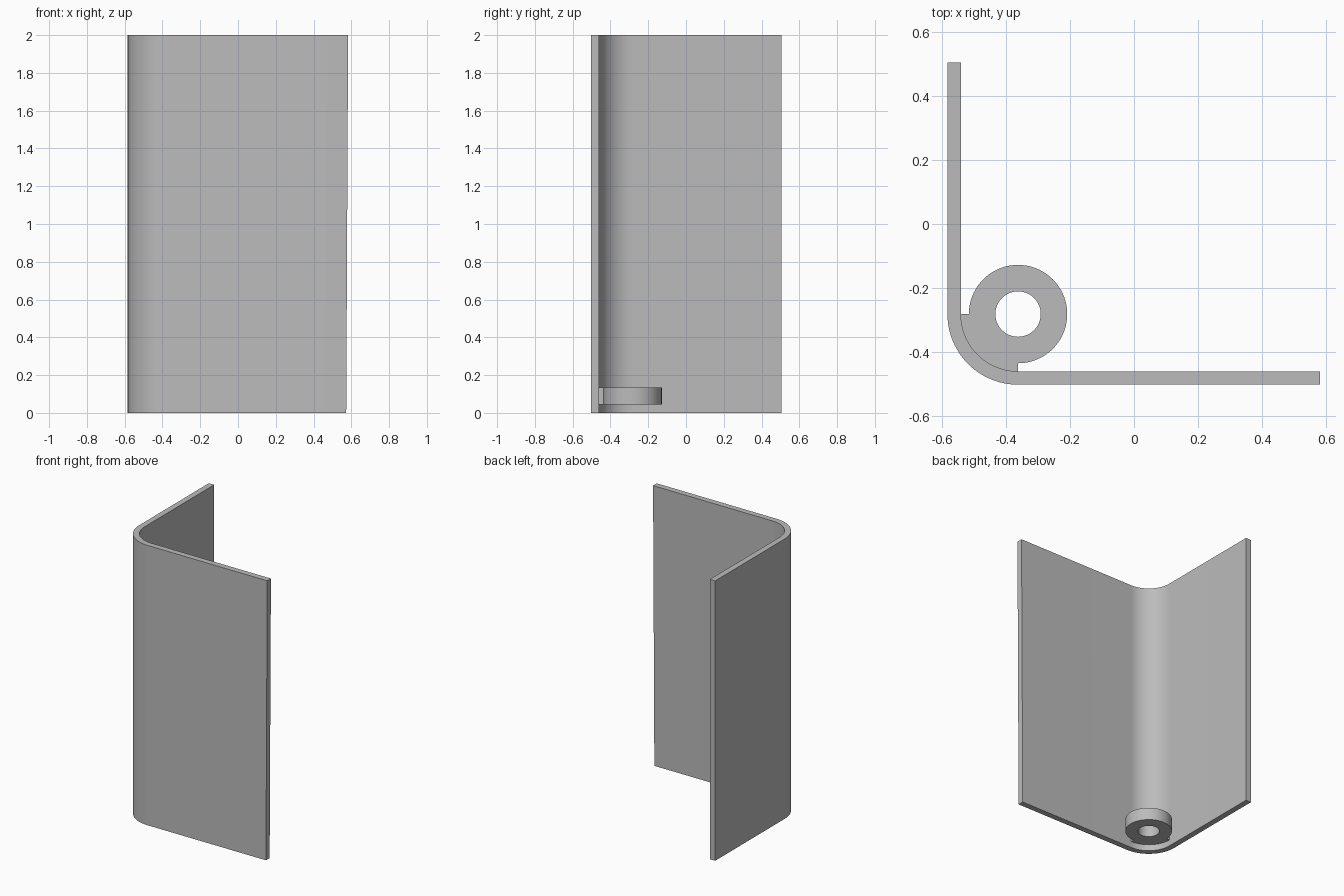
import bpy, bmesh
from math import cos, sin, radians

if "Cube" in bpy.data.objects:
    bpy.data.objects.remove(bpy.data.objects["Cube"], do_unlink=True)

CX, CY = -0.363, -0.282          # shared axis of the bend and the boss
R_OUT, R_IN = 0.221, 0.179       # bend radii of the sheet
BACK_END, SIDE_END = 0.505, 0.583
HEIGHT, TAPER = 2.0, 0.01

grey = bpy.data.materials.new("grey")
grey.use_nodes = True
colour = (0.5, 0.5, 0.5, 1)
grey.diffuse_color = colour
grey.node_tree.nodes["Principled BSDF"].inputs["Base Color"].default_value = colour


def polar(radius, degrees):
    a = radians(degrees)
    return CX + radius * cos(a), CY + radius * sin(a)


def loft(name, outer, inner, z0, z1, closed):
    """Extrude the strip between two matching outlines from z0 to z1."""
    bm = bmesh.new()
    loops = [[bm.verts.new((x, y, z)) for x, y in line]
             for line, z in ((outer, z0), (outer, z1), (inner, z1), (inner, z0))]
    n = len(outer)
    for i in range(n if closed else n - 1):
        j = (i + 1) % n
        for a, b in zip(loops, loops[1:] + loops[:1]):
            bm.faces.new((a[i], a[j], b[j], b[i]))
    if not closed:
        for i in (0, -1):
            bm.faces.new([line[i] for line in loops])
    bmesh.ops.remove_doubles(bm, verts=bm.verts, dist=1e-5)
    bmesh.ops.recalc_face_normals(bm, faces=bm.faces)
    mesh = bpy.data.meshes.new(name)
    bm.to_mesh(mesh)
    bm.free()
    mesh.materials.append(grey)
    ob = bpy.data.objects.new(name, mesh)
    bpy.context.collection.objects.link(ob)
    bpy.ops.object.select_all(action="DESELECT")
    ob.select_set(True)
    bpy.context.view_layer.objects.active = ob
    bpy.ops.object.shade_smooth_by_angle(angle=radians(30))
    return ob


# Bent sheet: rear leg, rounded corner, front leg
def sheet_line(radius):
    bend = [polar(radius, 180 + 90 * i / 24) for i in range(25)]
    return [(CX - radius, BACK_END)] + bend + [(SIDE_END, CY - radius)]


panel = loft("bent_panel", sheet_line(R_OUT), sheet_line(R_IN), 0, HEIGHT, False)

# The free edge of the front leg leans in slightly towards the bottom
for v in panel.data.vertices:
    if v.co.x > 0 and v.co.z < HEIGHT / 2:
        v.co.x -= TAPER

# Ring boss with a quarter web that reaches into the bend
STEP = 5
outline = [(0.154, a) for a in range(-90, 181, STEP)]
outline += [(R_IN + 0.006, a) for a in range(180, 271, STEP)]
loft("pivot_boss",
     [polar(r, a) for r, a in outline],
     [polar(0.071, a) for r, a in outline],
     0.045, 0.135, True)
